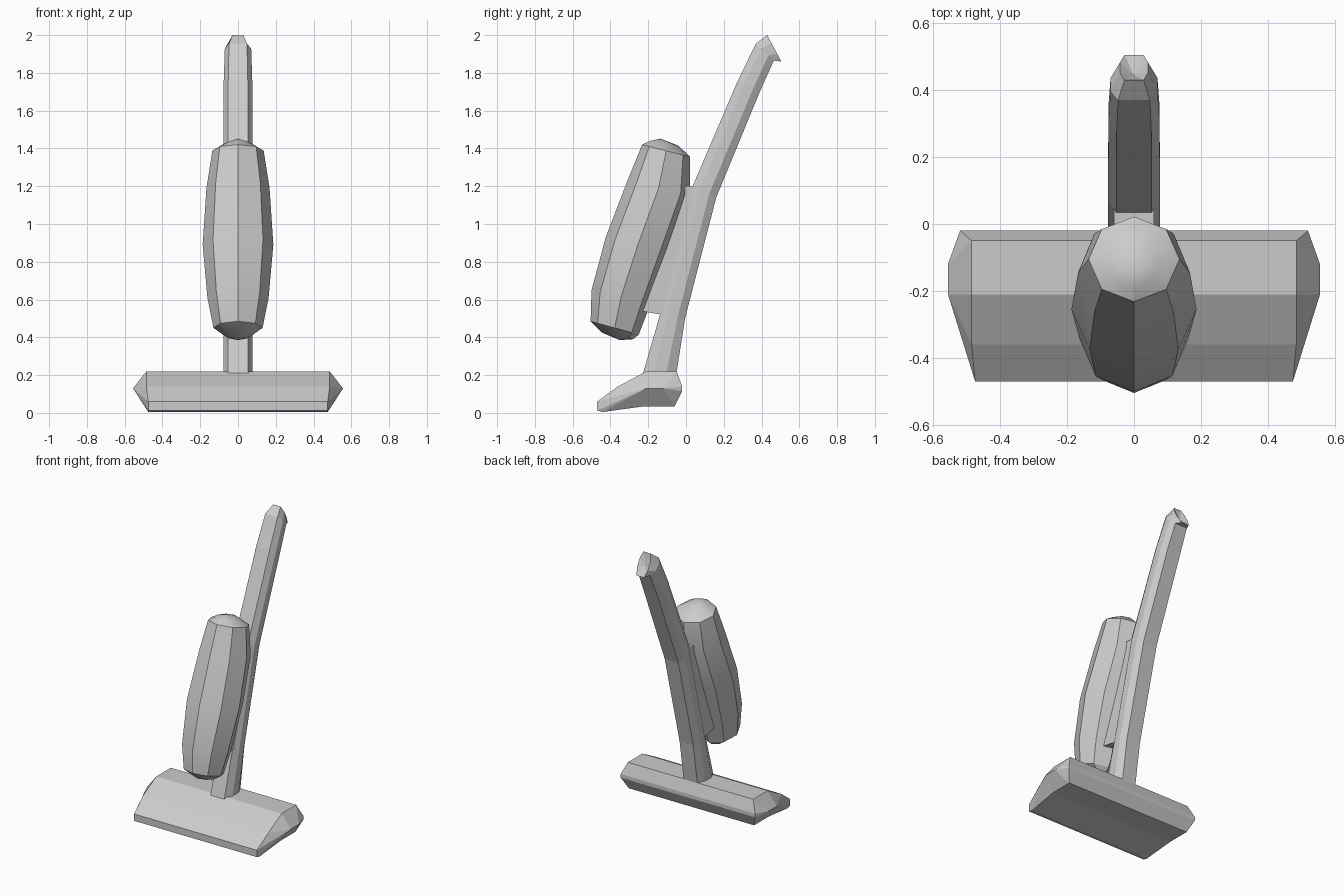
import bpy, bmesh, math
from mathutils import Vector

if "Cube" in bpy.data.objects:
    bpy.data.objects.remove(bpy.data.objects["Cube"])


def finish(name, bm, smooth=False):
    bmesh.ops.recalc_face_normals(bm, faces=bm.faces)
    mesh = bpy.data.meshes.new(name)
    bm.to_mesh(mesh)
    bm.free()
    ob = bpy.data.objects.new(name, mesh)
    bpy.context.collection.objects.link(ob)
    if smooth:
        bpy.context.view_layer.objects.active = ob
        ob.select_set(True)
        bpy.ops.object.shade_smooth_by_angle(angle=math.radians(28))
        ob.select_set(False)
    return ob


def loft(name, shape, sections, start, end, smooth=False):
    """Skin sections (front y, z, back y, z, half width); shape is (x, front-to-back)."""
    bm = bmesh.new()
    rings = []
    for fy, fz, by, bz, w in sections:
        f, b = Vector((0, fy, fz)), Vector((0, by, bz))
        rings.append([bm.verts.new(f.lerp(b, t) + Vector((u * w, 0, 0))) for u, t in shape])
    n = len(shape)
    for a, b in zip(rings, rings[1:]):
        for i in range(n):
            j = (i + 1) % n
            bm.faces.new((a[i], a[j], b[j], b[i]))
    # cap each end with a fan to a tip point
    for ring, tip in ((rings[0], start), (rings[-1], end)):
        v = bm.verts.new((0, *tip))
        for i in range(n):
            bm.faces.new((ring[i], ring[(i + 1) % n], v))
    return finish(name, bm, smooth)


# floor head: extruded side profile (y, z, half width) with ridged ends
profile = [(-0.47, 0.06, 0.475), (-0.36, 0.14, 0.485), (-0.21, 0.22, 0.485),
           (-0.05, 0.22, 0.485), (-0.02, 0.14, 0.52), (-0.02, 0.115, 0.52),
           (-0.06, 0.035, 0.485), (-0.22, 0.035, 0.485), (-0.44, 0.005, 0.475),
           (-0.47, 0.012, 0.475)]
ridge_of = [0, 0, 0, 1, 1, 1, 1, 0, 0, 0]
bm = bmesh.new()
sides = []
for s in (-1, 1):
    ring = [bm.verts.new((s * x, y, z)) for y, z, x in profile]
    ridge = [bm.verts.new((s * 0.556, y, 0.13)) for y in (-0.21, -0.12)]
    sides.append(ring)
    for i in range(len(ring)):
        j = (i + 1) % len(ring)
        a, b = ridge[ridge_of[i]], ridge[ridge_of[j]]
        bm.faces.new((ring[i], ring[j], a) if a == b else (ring[i], ring[j], b, a))
for i in range(len(profile)):
    j = (i + 1) % len(profile)
    bm.faces.new((sides[0][i], sides[0][j], sides[1][j], sides[1][i]))
finish("floor_head", bm)

# handle stem: chamfered bar curving back to a hooked grip
half = [(0.68, 0), (1, 0.3), (1, 0.7), (0.68, 1)]
bar = [(0, 0)] + half + [(0, 1)] + [(-u, t) for u, t in reversed(half)]
loft("handle_stem", bar, [
    (-0.23, 0.20, -0.052, 0.20, 0.078),
    (-0.135, 0.53, -0.005, 0.50, 0.078),
    (0.035, 1.20, 0.16, 1.14, 0.078),
    (0.275, 1.76, 0.395, 1.71, 0.076),
    (0.37, 1.955, 0.465, 1.865, 0.070),
    (0.43, 2.0, 0.505, 1.86, 0.042)],
    (-0.14, 0.20), (0.445, 1.92))

# dust bag: tilted eight-sided barrel with domed ends
octagon = [(math.sin(a), (1 - math.cos(a)) / 2)
           for a in (i * math.pi / 4 for i in range(8))]
loft("dust_bag", octagon, [
    (-0.445, 0.425, -0.28, 0.39, 0.07),
    (-0.505, 0.485, -0.25, 0.415, 0.13),
    (-0.50, 0.65, -0.19, 0.57, 0.162),
    (-0.425, 0.93, -0.085, 0.85, 0.187),
    (-0.31, 1.23, 0.02, 1.15, 0.167),
    (-0.232, 1.42, 0.022, 1.355, 0.136),
    (-0.19, 1.44, -0.04, 1.415, 0.07)],
    (-0.35, 0.385), (-0.135, 1.452), smooth=True)

# bracket joining bag to stem
bm = bmesh.new()
outline = [(-0.07, 1.20), (0.06, 1.20), (-0.10, 0.515), (-0.27, 0.545)]
left, right = ([bm.verts.new((x, y, z)) for y, z in outline] for x in (-0.06, 0.06))
bm.faces.new(left)
bm.faces.new(right)
for i in range(4):
    j = (i + 1) % 4
    bm.faces.new((left[i], left[j], right[j], right[i]))
finish("bag_bracket", bm)
